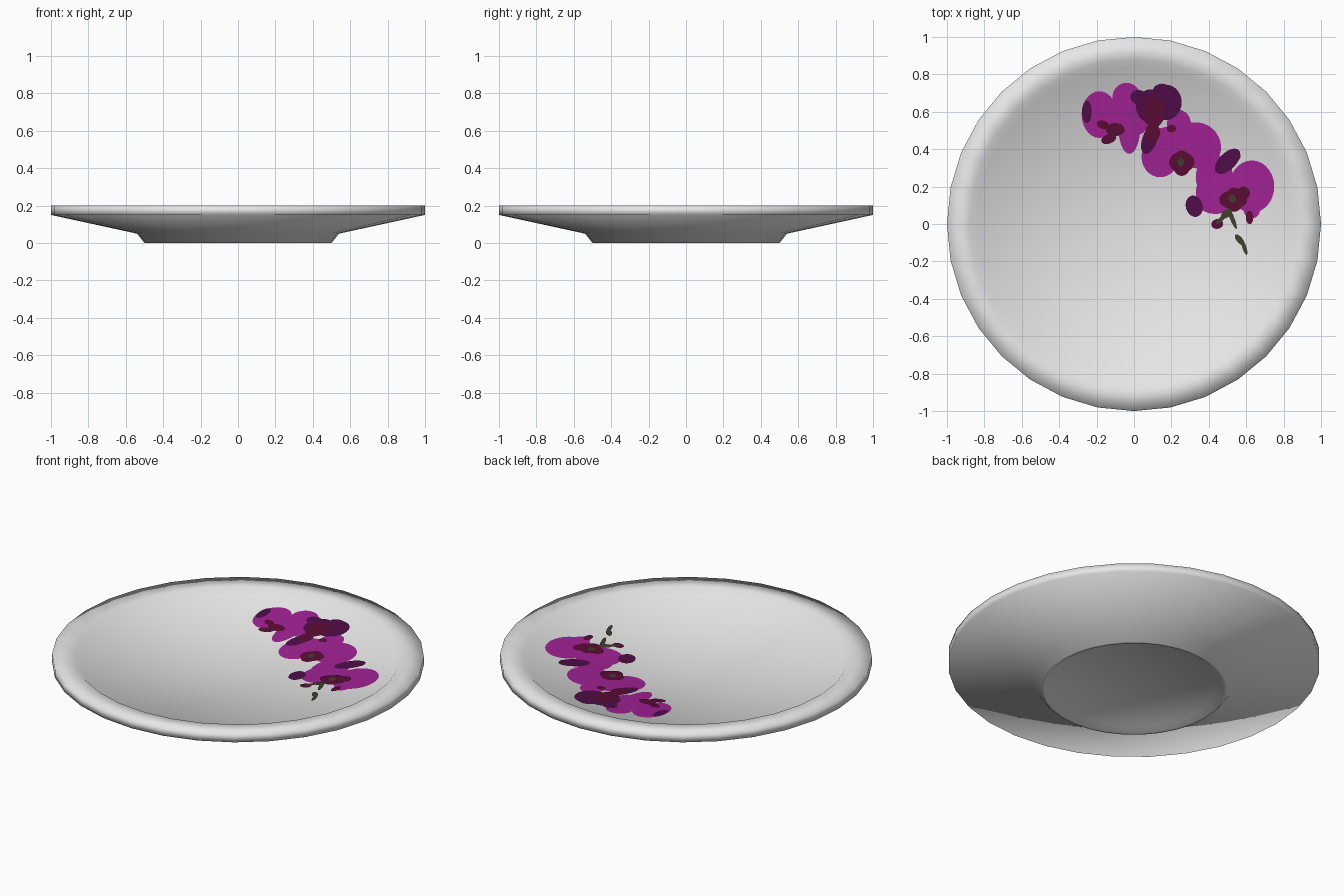
import bpy, bmesh, math

SIDES = 32
SLOPE_R, SLOPE_Z, CENTRE_Z = 0.84, 0.165, 0.10   # shallow inner cone


def material(name, rgb):
    m = bpy.data.materials.new(name)
    m.diffuse_color = (*rgb, 1)
    return m


def finish(bm, name, mat):
    me = bpy.data.meshes.new(name)
    bm.to_mesh(me)
    bm.free()
    for p in me.polygons:
        p.use_smooth = True
    me.materials.append(mat)
    ob = bpy.data.objects.new(name, me)
    bpy.context.collection.objects.link(ob)
    return ob


def surface_z(x, y):
    # height of the faceted inside of the plate
    step = 2 * math.pi / SIDES
    a = math.atan2(y, x) % step - step / 2
    r = math.hypot(x, y) * math.cos(a) / math.cos(step / 2)
    return CENTRE_Z + (SLOPE_Z - CENTRE_Z) * r / SLOPE_R


def plate(profile, mat):
    bm = bmesh.new()
    rings = []
    for r, z in profile:
        if r == 0:
            rings.append([bm.verts.new((0, 0, z))] * SIDES)
        else:
            rings.append([bm.verts.new((r * math.cos(2 * math.pi * i / SIDES),
                                        r * math.sin(2 * math.pi * i / SIDES), z))
                          for i in range(SIDES)])
    for lo, hi in zip(rings, rings[1:]):
        for i in range(SIDES):
            j = (i + 1) % SIDES
            vs = list(dict.fromkeys((lo[i], lo[j], hi[j], hi[i])))
            bm.faces.new(vs)
    bmesh.ops.recalc_face_normals(bm, faces=bm.faces)
    return finish(bm, "plate", mat)


def blobs(name, shapes, lift, mat):
    # thin oval patches draped on the plate: x, y, half width, half height, turn
    bm = bmesh.new()
    n, rows = 28, 4
    for cx, cy, a, b, turn in shapes:
        c, s = math.cos(math.radians(turn)), math.sin(math.radians(turn))

        def point(t, k):
            u, v = a * k * math.cos(t), b * k * math.sin(t)
            x, y = cx + u * c - v * s, cy + u * s + v * c
            return bm.verts.new((x, y, surface_z(x, y) + lift))

        mid = point(0, 0)
        prev = None
        for row in range(1, rows + 1):
            ring = [point(2 * math.pi * i / n, row / rows) for i in range(n)]
            for i in range(n):
                j = (i + 1) % n
                if prev:
                    bm.faces.new((prev[i], ring[i], ring[j], prev[j]))
                else:
                    bm.faces.new((mid, ring[i], ring[j]))
            prev = ring
    return finish(bm, name, mat)


glaze = material("pale grey glaze", (0.8, 0.8, 0.8))
magenta = material("magenta", (0.36, 0.016, 0.30))
purple = material("dark purple", (0.08, 0.004, 0.067))
maroon = material("maroon", (0.105, 0.0035, 0.036))
green = material("dark olive", (0.051, 0.051, 0.025))

# Plate: recessed base, foot ring, flared underside, upright edge, rim, inside
plate([(0, 0.035), (0.45, 0.025), (0.485, 0), (0.50, 0), (0.54, 0.05),
       (1.0, 0.15), (1.0, 0.20), (0.88, 0.20), (SLOPE_R, SLOPE_Z), (0, CENTRE_Z)], glaze)

# Broad petals
blobs("petals", [
    (-0.185, 0.585, 0.095, 0.125, 0), (-0.11, 0.58, 0.10, 0.09, 0),
    (-0.04, 0.68, 0.075, 0.075, 0), (-0.025, 0.53, 0.06, 0.155, 0),
    (0.03, 0.58, 0.05, 0.10, 0),
    (0.24, 0.53, 0.065, 0.08, 0), (0.34, 0.42, 0.13, 0.12, -40),
    (0.14, 0.36, 0.10, 0.11, 0), (0.20, 0.43, 0.15, 0.09, 0),
    (0.43, 0.25, 0.10, 0.12, 0), (0.63, 0.20, 0.12, 0.14, 0),
    (0.46, 0.17, 0.13, 0.11, 0), (0.42, 0.10, 0.08, 0.045, -10),
    (0.63, 0.08, 0.045, 0.05, 0)], 0.002, magenta)

# Shaded petals and buds
blobs("dark_petals", [
    (0.17, 0.65, 0.085, 0.095, 0), (0.09, 0.63, 0.08, 0.09, 0),
    (0.03, 0.675, 0.05, 0.04, -20), (0.15, 0.71, 0.05, 0.04, 0),
    (-0.252, 0.60, 0.026, 0.06, 0), (0.085, 0.455, 0.04, 0.085, -20),
    (0.50, 0.335, 0.085, 0.045, 45), (0.53, 0.365, 0.04, 0.035, 0),
    (0.322, 0.095, 0.045, 0.058, 15)], 0.004, purple)

# Flower throats
blobs("flower_throats", [
    (-0.165, 0.53, 0.035, 0.022, -20), (-0.10, 0.505, 0.05, 0.035, 0),
    (-0.135, 0.455, 0.042, 0.025, 20),
    (0.105, 0.60, 0.06, 0.085, 0), (0.10, 0.49, 0.04, 0.05, 0),
    (0.20, 0.51, 0.025, 0.02, 0),
    (0.255, 0.33, 0.068, 0.055, 0), (0.255, 0.325, 0.05, 0.068, 0),
    (0.53, 0.13, 0.075, 0.05, 0), (0.535, 0.13, 0.05, 0.065, 0),
    (0.585, 0.165, 0.035, 0.035, 0),
    (0.445, 0.0, 0.032, 0.026, 10), (0.618, 0.035, 0.02, 0.036, 0)], 0.0055, maroon)

# Flower centres and stem
blobs("stem_and_centres", [
    (0.25, 0.33, 0.018, 0.022, 0), (0.525, 0.135, 0.02, 0.02, 0),
    (0.495, 0.055, 0.035, 0.02, 35), (0.465, 0.025, 0.035, 0.012, 45),
    (0.525, 0.03, 0.06, 0.012, -68), (0.565, -0.085, 0.036, 0.016, -50),
    (0.59, -0.125, 0.042, 0.011, -72)], 0.007, green)
